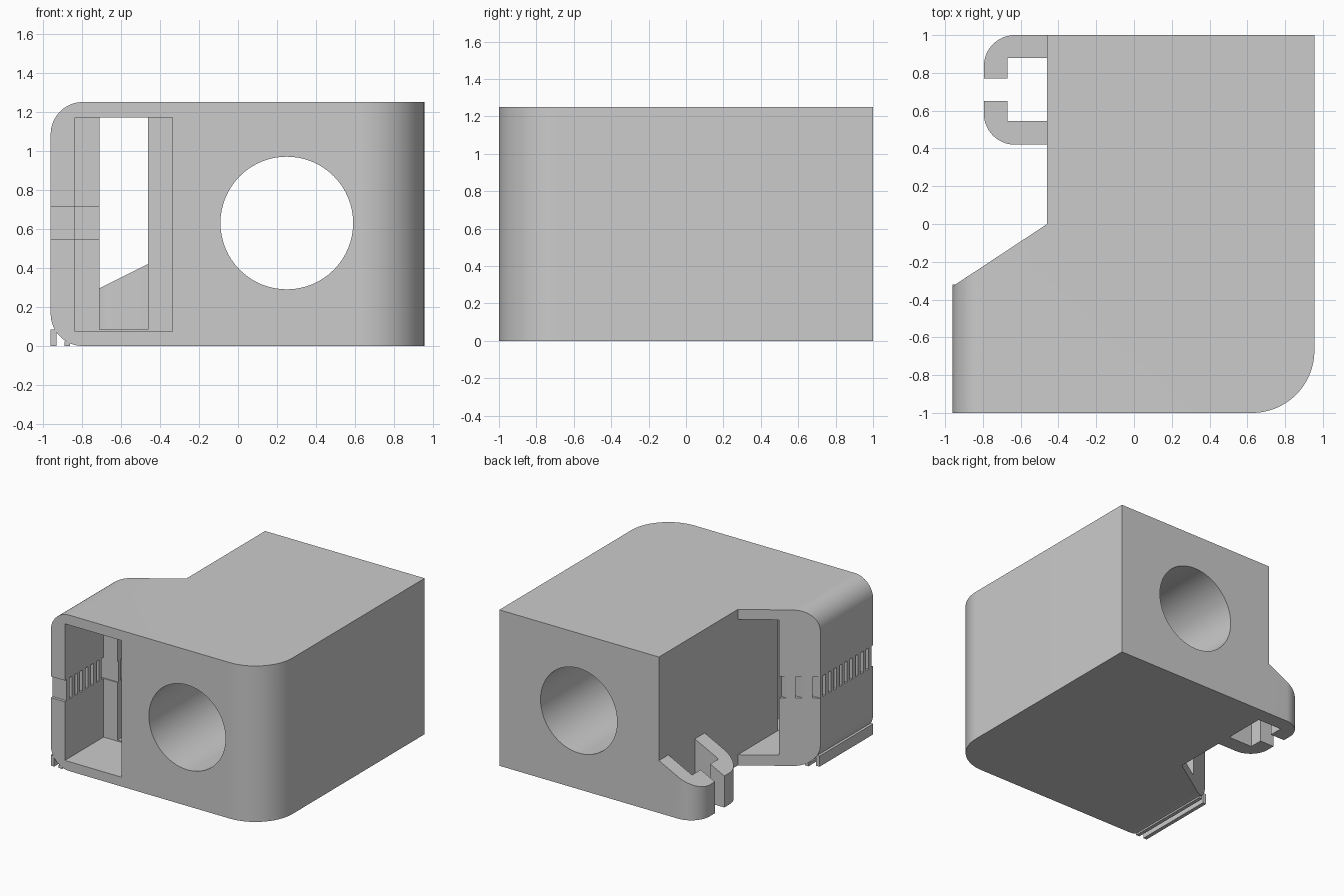
import bpy, bmesh, math

if "Cube" in bpy.data.objects:
    bpy.data.objects.remove(bpy.data.objects["Cube"], do_unlink=True)

grey = bpy.data.materials.new("plain grey")
grey.use_nodes = True
grey.diffuse_color = (0.6, 0.6, 0.6, 1)
grey.node_tree.nodes["Principled BSDF"].inputs["Base Color"].default_value = (0.6, 0.6, 0.6, 1)


def prism(name, points, low, high, upright=True):
    """Extrude a plan outline along z, or a front outline along y."""
    bm = bmesh.new()
    place = (lambda p, t: (p[0], p[1], t)) if upright else (lambda p, t: (p[0], t, p[1]))
    a = [bm.verts.new(place(p, low)) for p in points]
    b = [bm.verts.new(place(p, high)) for p in points]
    bm.faces.new(a)
    bm.faces.new(b)
    for i in range(len(a)):
        j = (i + 1) % len(a)
        bm.faces.new((a[i], a[j], b[j], b[i]))
    bmesh.ops.recalc_face_normals(bm, faces=bm.faces)
    mesh = bpy.data.meshes.new(name)
    bm.to_mesh(mesh)
    bm.free()
    mesh.materials.append(grey)
    obj = bpy.data.objects.new(name, mesh)
    bpy.context.collection.objects.link(obj)
    return obj


def box(name, x, y, z):
    outline = [(x[0], y[0]), (x[1], y[0]), (x[1], y[1]), (x[0], y[1])]
    return prism(name, outline, *z)


def arc(cx, cy, r, start, end, steps=16):
    angles = [math.radians(start + (end - start) * i / steps) for i in range(steps + 1)]
    return [(cx + r * math.cos(a), cy + r * math.sin(a)) for a in angles]


def combine(target, tool, operation="DIFFERENCE"):
    """Apply a boolean and discard the tool."""
    mod = target.modifiers.new("cut", "BOOLEAN")
    mod.operation, mod.solver, mod.object = operation, "EXACT", tool
    bpy.context.view_layer.objects.active = target
    bpy.ops.object.modifier_apply(modifier=mod.name)
    bpy.data.objects.remove(tool, do_unlink=True)


# Body: plan outline with one rounded corner, trimmed by a front outline
plan = [(-0.96, -1)] + arc(0.625, -0.67, 0.33, -90, 0, 24) + [
    (0.955, 1), (-0.46, 1), (-0.46, 0), (-0.96, -0.33)]
body = prism("body", plan, 0, 1.25)
front = [(1.2, 0), (1.2, 1.25)] + arc(-0.795, 1.085, 0.165, 90, 180) + arc(-0.795, 0.165, 0.165, 180, 270)
combine(body, prism("rounding", front, -1.2, 1.2, False), "INTERSECT")

# Round bore from front to back
combine(body, prism("bore", arc(0.25, 0.63, 0.34, 0, 354.375, 63), -1.2, 1.2, False))

# Stepped pocket: wide at the front, narrow through the slanted back
combine(body, box("pocket", (-0.835, -0.335), (-1.2, -0.51), (0.075, 1.17)))
combine(body, box("window", (-0.71, -0.46), (-0.6, 0.2), (0.085, 1.17)))

# Row of vent slots through the side wall
for i in range(13):
    y = -1.01 + 0.068 * i
    combine(body, box("slot", (-1.2, -0.71), (y, y + 0.032), (0.545, 0.715)))

# Hooked cable clip with a sloping top
hook = [(-0.45, 1)] + arc(-0.63, 0.835, 0.165, 90, 180) + [
    (-0.795, 0.77), (-0.67, 0.77), (-0.67, 0.88), (-0.46, 0.88),
    (-0.46, 0.545), (-0.67, 0.545), (-0.67, 0.65), (-0.795, 0.65)
    ] + arc(-0.63, 0.585, 0.165, 180, 270) + [(-0.45, 0.42)]
clip = prism("cable_clip", hook, 0, 0.6)
slope = [(-1, 0.15), (-0.4, 0.45), (-0.4, 1), (-1, 1)]
combine(clip, prism("slope", slope, 0, 1.2, False))

# Thin ribs under the rounded lower edge
outer_rib = box("outer_rib", (-0.96, -0.93), (-1, -0.32), (0, 0.085))
inner_rib = box("inner_rib", (-0.89, -0.86), (-1, -0.28), (0, 0.022))

for obj in (body, clip):
    bpy.ops.object.select_all(action="DESELECT")
    obj.select_set(True)
    bpy.context.view_layer.objects.active = obj
    bpy.ops.object.shade_smooth_by_angle(angle=math.radians(30))
